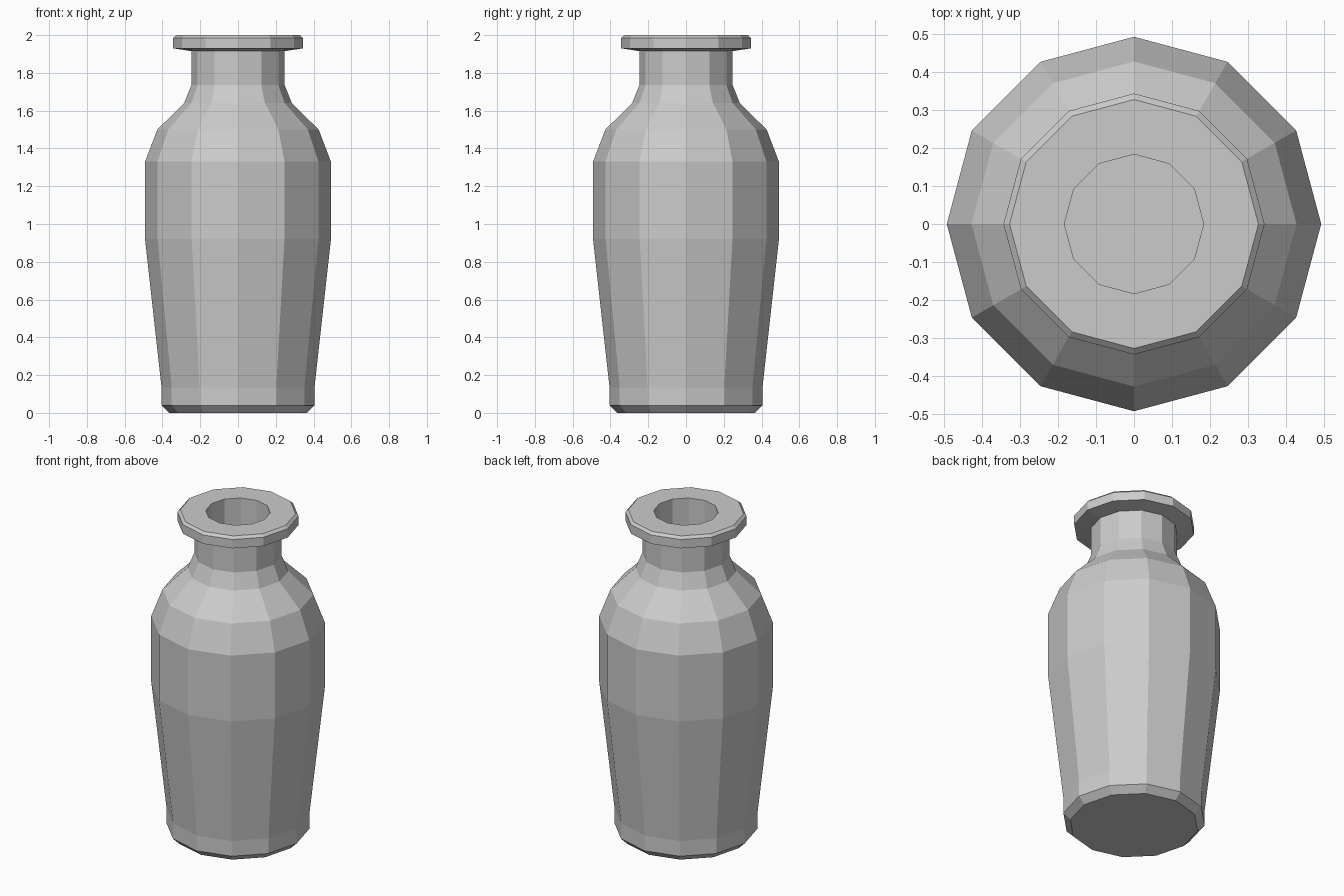
import bpy, bmesh
from math import cos, sin, tau

if "Cube" in bpy.data.objects:
    bpy.data.objects.remove(bpy.data.objects["Cube"])

SIDES = 12

# Half profile (radius, height): base, body, shoulder, neck, flared lip, mouth
PROFILE = [
    (0.365, 0.0), (0.405, 0.04), (0.405, 0.135),
    (0.492, 0.92), (0.492, 1.33),
    (0.427, 1.50), (0.285, 1.64), (0.247, 1.735), (0.247, 1.915),
    (0.343, 1.93), (0.343, 1.985), (0.327, 2.0),
    (0.183, 2.0), (0.183, 1.6),
]


def lathe(name, profile, sides):
    bm = bmesh.new()
    rings = [[bm.verts.new((r * cos(tau * i / sides), r * sin(tau * i / sides), z))
              for i in range(sides)] for r, z in profile]
    for low, high in zip(rings, rings[1:]):
        for i in range(sides):
            j = (i + 1) % sides
            bm.faces.new((low[i], low[j], high[j], high[i]))
    # Underside and floor of the mouth
    bm.faces.new(rings[0][::-1])
    bm.faces.new(rings[-1])
    mesh = bpy.data.meshes.new(name)
    bm.to_mesh(mesh)
    bm.free()
    obj = bpy.data.objects.new(name, mesh)
    bpy.context.collection.objects.link(obj)
    return obj


# Faceted bottle with open mouth
lathe("bottle", PROFILE, SIDES)
